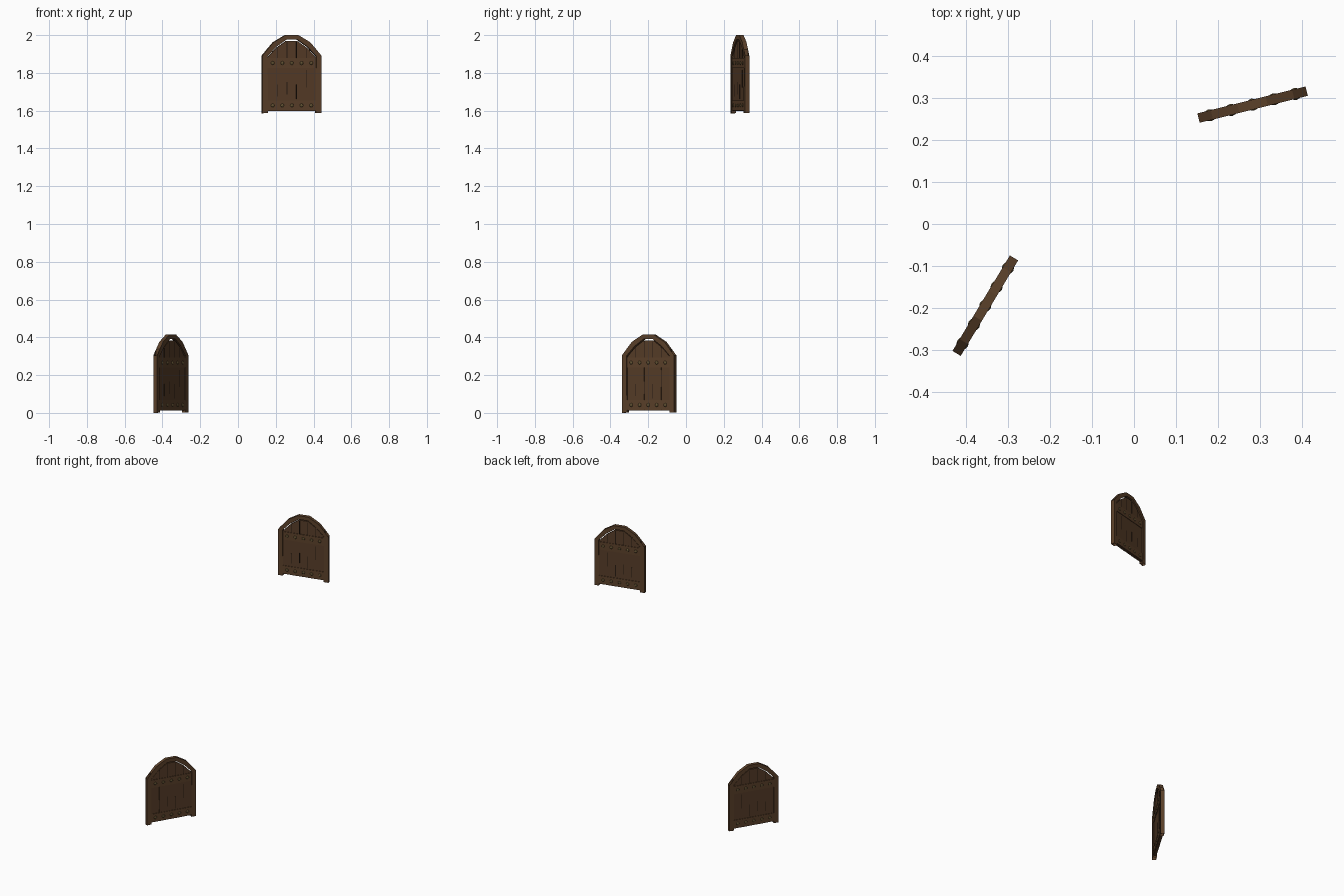
import bpy, bmesh, random
from math import radians
from mathutils import Matrix

if "Cube" in bpy.data.objects:
    bpy.data.objects.remove(bpy.data.objects["Cube"])

random.seed(4)


def material(name, rgb):
    m = bpy.data.materials.new(name)
    m.diffuse_color = (*rgb, 1)
    m.use_nodes = True
    m.node_tree.nodes["Principled BSDF"].inputs["Base Color"].default_value = m.diffuse_color
    return m


FRAME = material("frame wood", (0.105, 0.052, 0.023))
PLANK = material("plank wood", (0.095, 0.046, 0.021))
CRACK = material("crack dark", (0.02, 0.011, 0.006))
IRON = material("rivet metal", (0.13, 0.09, 0.035))

parts = []  # (name, mesh) in door coordinates, shared by both doors


def finish(name, bm, mat):
    bmesh.ops.recalc_face_normals(bm, faces=bm.faces)
    me = bpy.data.meshes.new(name)
    bm.to_mesh(me)
    bm.free()
    me.materials.append(mat)
    parts.append((name, me))


def slab(name, outline, thick, mat, open_edges=()):
    """Extrude an x-z outline through the door thickness."""
    bm = bmesh.new()
    rows = [[bm.verts.new((x, y, z)) for x, z in outline]
            for y in (-thick / 2, thick / 2)]
    n = len(outline)
    bm.faces.new(rows[0])
    bm.faces.new(rows[1][::-1])
    for i in range(n):
        if i not in open_edges:
            j = (i + 1) % n
            bm.faces.new((rows[0][i], rows[0][j], rows[1][j], rows[1][i]))
    finish(name, bm, mat)


def box(name, x0, x1, z0, z1, thick, mat):
    slab(name, [(x0, z0), (x1, z0), (x1, z1), (x0, z1)], thick, mat)


# arch outlines (right half, from post to crown)
OUTER = [(0.133, 0.338), (0.100, 0.376), (0.035, 0.414)]
INNER = [(0.133, 0.302), (0.084, 0.353), (0.030, 0.390)]


def inner_height(x):
    x = abs(x)
    pts = INNER + [(0.0, 0.390)]
    for (xa, za), (xb, zb) in zip(pts, pts[1:]):
        if xb <= x <= xa:
            return za + (zb - za) * (xa - x) / (xa - xb)
    return pts[0][1]


# side posts, open at their mitred tops
for side, s in (("left", -1), ("right", 1)):
    foot = 0.0 if s < 0 else 0.002
    slab("post_" + side, [(s * 0.161, foot), (s * 0.131, 0.002), (s * 0.133, 0.338),
                          (s * 0.161, 0.305)], 0.023, FRAME, open_edges=(0, 2))

# arch made of five straight blocks
outer = OUTER + [(-x, z) for x, z in reversed(OUTER)]
inner = INNER + [(-x, z) for x, z in reversed(INNER)]
for i in range(5):
    slab("arch_block", [outer[i], outer[i + 1], inner[i + 1], inner[i]], 0.023, FRAME)

# five vertical planks of slightly different thickness, tops following the arch
PITCH = 0.0525
for i in range(5):
    x = (i - 2) * PITCH
    x0, x1 = x - PITCH / 2, x + PITCH / 2
    gap = 0.007
    top = [(x1, inner_height(x1) - gap)]
    top += [(px * s, pz - gap) for px, pz, s in
            ((px, pz, s) for px, pz in INNER for s in (1, -1))
            if x0 + 0.003 < px * s < x1 - 0.003]
    top.append((x0, inner_height(x0) - gap))
    slab("plank", [(x0, 0.012), (x1, 0.012)] + top, (0.013, 0.0145)[i % 2], PLANK)

# partial seams and cracks, showing on both faces
for i in range(4):
    x = (i - 1.5) * PITCH
    box("upper_seam", x - 0.0018, x + 0.0018, 0.292, inner_height(x) - 0.012, 0.0155, CRACK)
    z0 = 0.072 + random.uniform(0, 0.07)
    z1 = z0 + random.uniform(0.06, 0.10)
    box("lower_seam", x - 0.0018, x + 0.0018, z0, min(z1, 0.238), 0.0155, CRACK)

# two cross bands, each with five rivets passing through the door
for name, z in (("lower", 0.042), ("upper", 0.266)):
    box(name + "_band", -0.132, 0.132, z - 0.026, z + 0.026, 0.020, FRAME)
    for i in range(5):
        bm = bmesh.new()
        bmesh.ops.create_uvsphere(bm, u_segments=8, v_segments=6, radius=0.0145)
        bmesh.ops.transform(bm, verts=bm.verts, matrix=Matrix.Translation(
            ((i - 2) * PITCH, 0, z)) @ Matrix.Rotation(radians(90), 4, 'X'))
        finish(name + "_rivet", bm, IRON)

# place the low door and the high door
for label, pos, turn in (("low_door", (-0.355, -0.195, 0.0), 59),
                         ("high_door", (0.283, 0.285, 1.586), 14)):
    place = Matrix.Translation(pos) @ Matrix.Rotation(radians(turn), 4, 'Z')
    for name, me in parts:
        ob = bpy.data.objects.new(label + "_" + name, me)
        bpy.context.collection.objects.link(ob)
        ob.matrix_world = place
